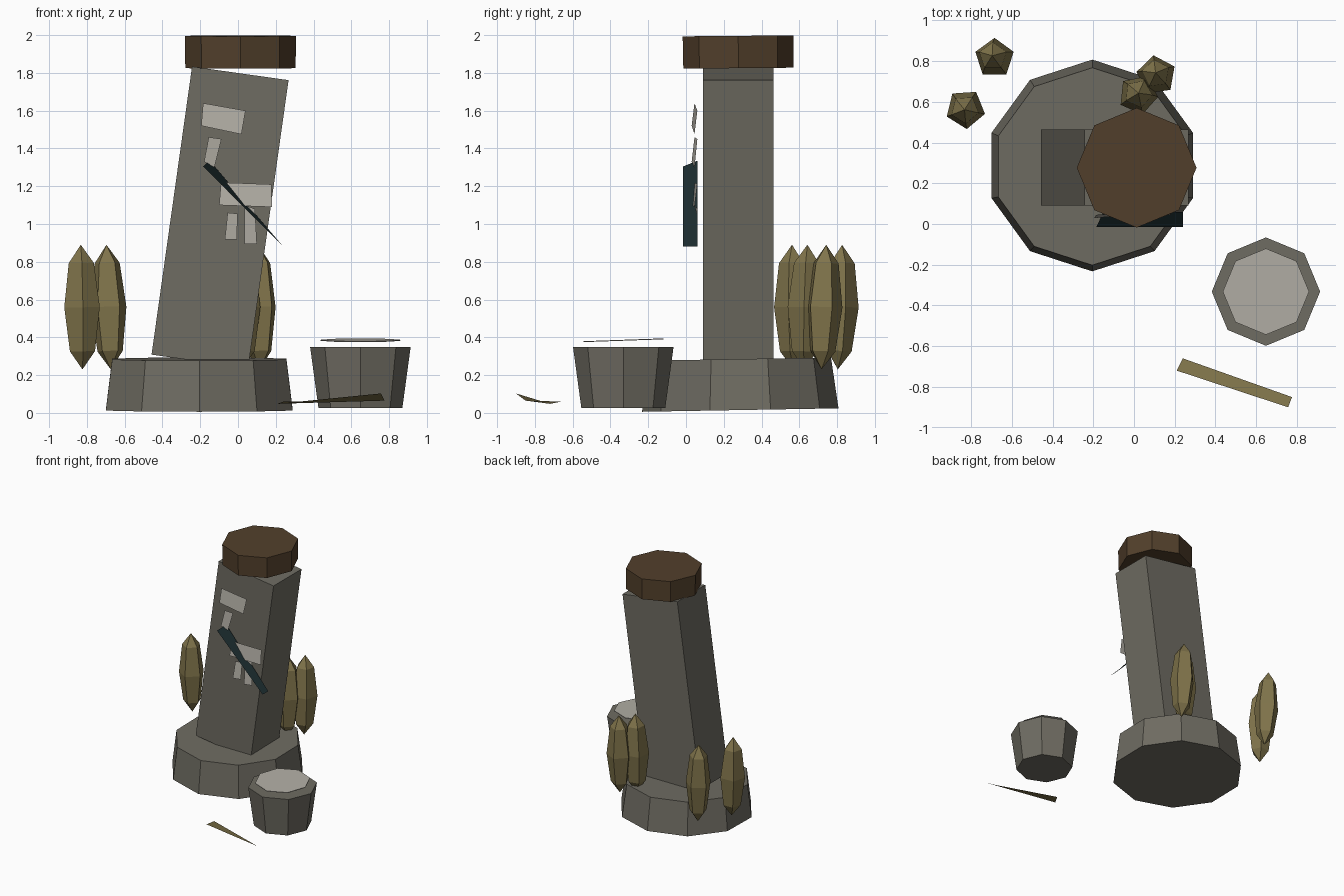
import bpy, bmesh, math
from mathutils import Matrix, Vector

cube = bpy.data.objects.get("Cube")
if cube:
    bpy.data.objects.remove(cube, do_unlink=True)


def material(name, r, g, b):
    m = bpy.data.materials.new(name)
    m.use_nodes = True
    m.diffuse_color = (r, g, b, 1)
    m.node_tree.nodes["Principled BSDF"].inputs["Base Color"].default_value = (r, g, b, 1)
    return m


stone = material("weathered stone", .157, .149, .122)
pale = material("pale stone", .45, .43, .38)
brown = material("dark brown", .084, .05, .024)
olive = material("dry olive", .216, .174, .07)
teal = material("dark teal", .011, .024, .027)


def finish(name, bm, mat, loc=(0, 0, 0), rot=(0, 0, 0)):
    mesh = bpy.data.meshes.new(name)
    bm.to_mesh(mesh)
    bm.free()
    mesh.materials.append(mat)
    obj = bpy.data.objects.new(name, mesh)
    obj.location = loc
    obj.rotation_euler = [math.radians(a) for a in rot]
    bpy.context.collection.objects.link(obj)
    return obj


def drum(name, mat, sides, r_bottom, r_top, x, y, z0, z1, tilt=0):
    """Faceted drum with one corner pointing to the back."""
    bm = bmesh.new()
    bmesh.ops.create_cone(bm, cap_ends=True, segments=sides,
                          radius1=r_bottom, radius2=r_top, depth=z1 - z0)
    # put a corner at +y whatever the starting corner is
    first = max(bm.verts, key=lambda v: v.co.y).co
    turn = math.pi / 2 - math.atan2(first.y, first.x)
    bmesh.ops.rotate(bm, verts=bm.verts, matrix=Matrix.Rotation(turn, 3, "Z"))
    return finish(name, bm, mat, (x, y, (z0 + z1) / 2), (tilt, 0, 0))


def sheet(name, mat, *corners):
    """Single thin four-cornered piece."""
    bm = bmesh.new()
    bm.faces.new([bm.verts.new(c) for c in corners])
    return finish(name, bm, mat)


# Plinth, cap and the broken drum lying nearby
drum("plinth", stone, 10, .52, .485, -.205, .285, .015, .285, 1)
drum("cap", brown, 8, .292, .294, .013, .277, 1.825, 1.996, .5)
drum("broken_drum", stone, 8, .222, .266, .648, -.332, .025, .348)
drum("broken_drum_top", pale, 8, .212, .212, .648, -.332, .382, .387, 2)

# Leaning pillar
bm = bmesh.new()
bmesh.ops.create_cube(bm, size=1)
bmesh.ops.scale(bm, verts=bm.verts, vec=(.516, .372, 1.54))
finish("pillar", bm, stone, (-.095, .277, 1.035), (0, 8, 0))

# Tall pods: five-sided stretched spheres
pods = [(-.685, .815, -2, -2), (-.828, .565, 0, -1), (.11, .73, -1, 2), (.02, .635, 1, 1)]
for i, (x, y, rx, ry) in enumerate(pods):
    bm = bmesh.new()
    bmesh.ops.create_uvsphere(bm, u_segments=5, v_segments=4, radius=1)
    bmesh.ops.scale(bm, verts=bm.verts, vec=(.099, .099, .33))
    finish(f"pod_{i + 1}", bm, olive, (x, y, .56), (rx, ry, 40 * i))

# Pale chips on the pillar front: (x, z) corners, slightly twisted in depth
chips = [
    [(-.195, 1.52), (.018, 1.475), (.04, 1.60), (-.185, 1.64)],
    [(-.18, 1.33), (-.125, 1.30), (-.087, 1.45), (-.155, 1.46)],
    [(-.10, 1.10), (.18, 1.09), (.177, 1.21), (-.09, 1.22)],
    [(-.07, .918), (-.005, .918), (-.003, 1.055), (-.055, 1.06)],
    [(.035, .895), (.1, .895), (.09, 1.08), (.035, 1.10)],
]
for i, chip in enumerate(chips):
    depth = (.03, .045, .06, .045)
    sheet(f"chip_{i + 1}", pale, *[(x, y, z) for (x, z), y in zip(chip, depth)])

# Dark strap across the front
sheet("strap", teal, (-.185, -.015, 1.305), (.24, -.015, .88),
      (.24, .06, .88), (-.15, .06, 1.335))

# Fallen plank on the ground
sheet("plank", olive, (.21, -.72, .048), (.757, -.90, .103),
      (.776, -.85, .065), (.24, -.66, .06))
